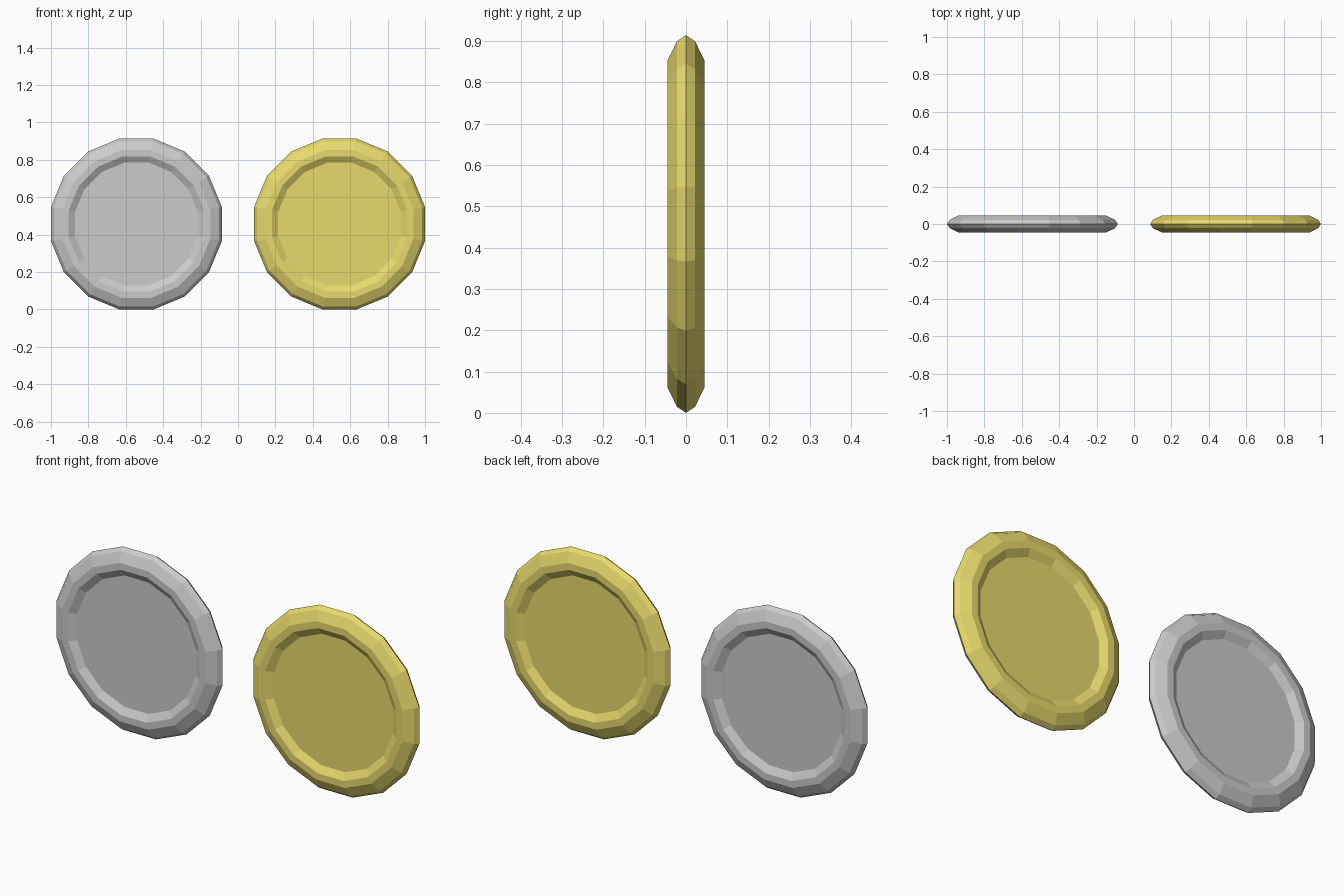
import bpy, bmesh
from math import cos, sin, pi

if "Cube" in bpy.data.objects:
    bpy.data.objects.remove(bpy.data.objects["Cube"])

SIDES = 16
FLAT = cos(pi / SIDES)  # apothem-to-radius ratio
# Half profile from the recessed face out to the edge: (apothem, half thickness)
HALF = [(0.328, 0.024), (0.362, 0.045), (0.395, 0.045), (0.442, 0.022)]
PROFILE = [(a, -y) for a, y in HALF] + [(0.457, 0)] + HALF[::-1]


def make_coin(name, x, color=None):
    bm = bmesh.new()
    rings = []
    for apothem, y in PROFILE:
        r = apothem / FLAT
        angles = [(i + 0.5) * 2 * pi / SIDES for i in range(SIDES)]
        rings.append([bm.verts.new((r * cos(t), y, r * sin(t))) for t in angles])
    # Rim bands
    for a, b in zip(rings, rings[1:]):
        for i in range(SIDES):
            j = (i + 1) % SIDES
            bm.faces.new((a[i], a[j], b[j], b[i]))
    # Recessed front and back faces
    bm.faces.new(rings[0])
    bm.faces.new(rings[-1])
    bmesh.ops.recalc_face_normals(bm, faces=bm.faces)
    mesh = bpy.data.meshes.new(name)
    bm.to_mesh(mesh)
    bm.free()
    coin = bpy.data.objects.new(name, mesh)
    coin.location = (x, 0, 0.457)
    bpy.context.collection.objects.link(coin)
    if color:
        mat = bpy.data.materials.new(name + "_material")
        mat.diffuse_color = color
        mat.use_nodes = True
        mat.node_tree.nodes["Principled BSDF"].inputs["Base Color"].default_value = mat.diffuse_color
        mesh.materials.append(mat)
    return coin


# Pair of coins standing on edge
make_coin("silver_coin", -0.543)
make_coin("gold_coin", 0.543, (0.8, 0.7, 0.15, 1))
